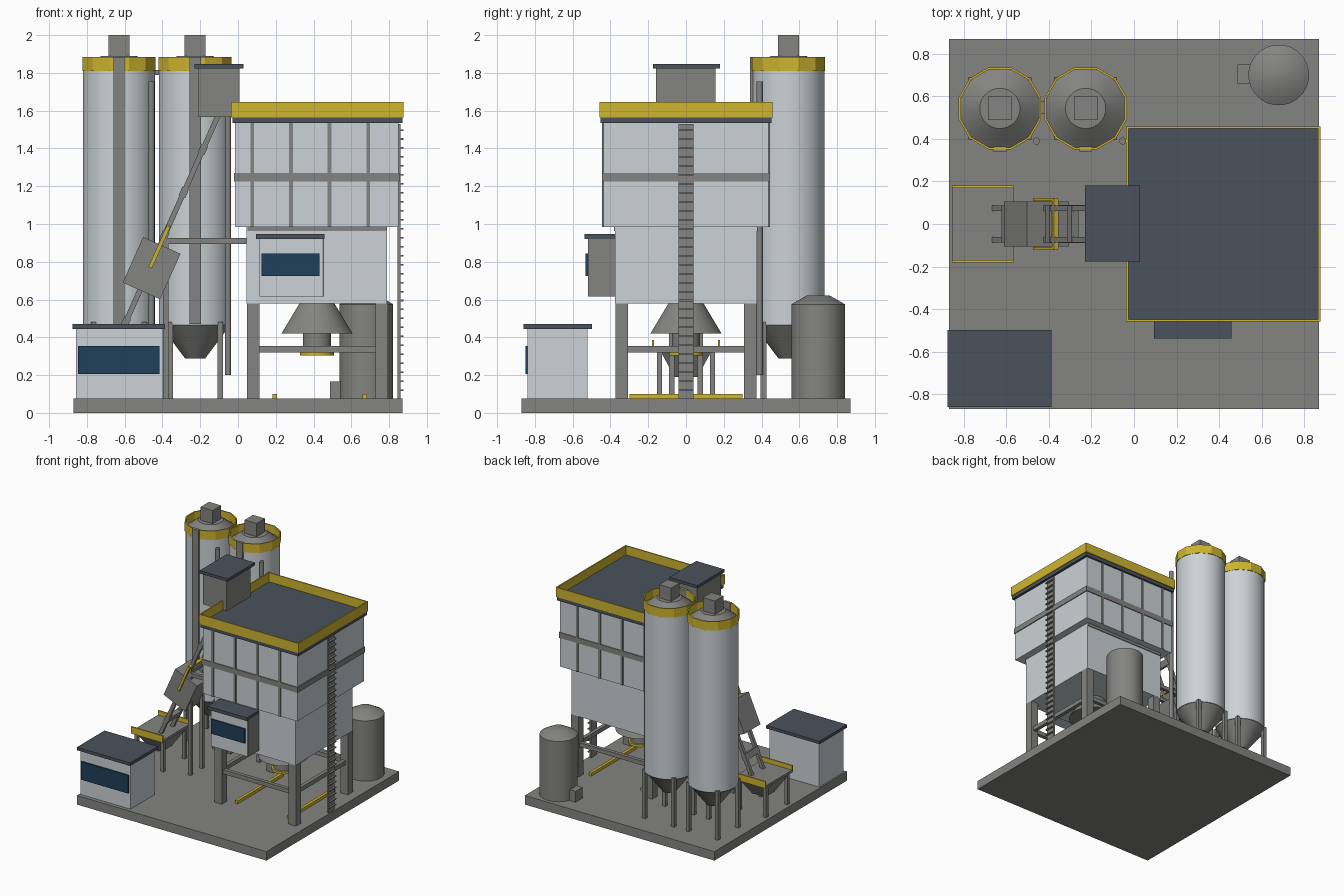
import bpy, bmesh, math
from mathutils import Matrix, Vector

if "Cube" in bpy.data.objects:
    bpy.data.objects.remove(bpy.data.objects["Cube"])


def material(name, rgb):
    m = bpy.data.materials.new(name)
    m.use_nodes = True
    m.diffuse_color = (*rgb, 1)
    m.node_tree.nodes["Principled BSDF"].inputs["Base Color"].default_value = (*rgb, 1)
    return m


GREY = material("concrete grey", (0.23, 0.23, 0.22))
PANEL = material("pale panel", (0.60, 0.645, 0.67))
YELLOW = material("safety yellow", (0.62, 0.46, 0.03))
SLATE = material("slate roof", (0.068, 0.085, 0.105))
GLASS = material("dark blue glass", (0.014, 0.05, 0.105))


def finish(name, bm, mat, smooth=False):
    me = bpy.data.meshes.new(name)
    bmesh.ops.recalc_face_normals(bm, faces=bm.faces)
    bm.to_mesh(me)
    bm.free()
    me.materials.append(mat)
    ob = bpy.data.objects.new(name, me)
    bpy.context.collection.objects.link(ob)
    if smooth:
        bpy.ops.object.select_all(action="DESELECT")
        ob.select_set(True)
        bpy.context.view_layer.objects.active = ob
        bpy.ops.object.shade_smooth_by_angle(angle=math.radians(35))
    return ob


def box(name, mat, x, y, z):
    """Box from (low, high) pairs on each axis."""
    bm = bmesh.new()
    mid = Vector([(a + b) / 2 for a, b in (x, y, z)])
    size = Vector([b - a for a, b in (x, y, z)])
    bmesh.ops.create_cube(bm, size=1, matrix=Matrix.Translation(mid) @ Matrix.Diagonal((*size, 1)))
    return finish(name, bm, mat)


def post(name, mat, x, y, z, half):
    return box(name, mat, (x - half, x + half), (y - half, y + half), z)


def lathe(name, mat, at, profile, sides=24, smooth=True, close=True):
    """Turned solid from (radius, height) points."""
    bm = bmesh.new()
    rings = []
    for r, z in profile:
        ring = []
        for i in range(sides):
            a = math.tau * (i + 0.5) / sides
            ring.append(bm.verts.new((at[0] + r * math.cos(a), at[1] + r * math.sin(a), z)))
        rings.append(ring)
    pairs = list(zip(rings, rings[1:]))
    if close:
        bm.faces.new(rings[0])
        bm.faces.new(rings[-1])
    else:
        pairs.append((rings[-1], rings[0]))
    for lo, hi in pairs:
        for i in range(sides):
            j = (i + 1) % sides
            bm.faces.new((lo[i], lo[j], hi[j], hi[i]))
    return finish(name, bm, mat, smooth)


def frustum(name, mat, top, bottom, z):
    """Four-sided funnel between two (x range, y range) rectangles."""
    bm = bmesh.new()
    loops = []
    for (xs, ys), h in ((bottom, z[0]), (top, z[1])):
        loops.append([bm.verts.new((xs[i], ys[j], h)) for i, j in ((0, 0), (1, 0), (1, 1), (0, 1))])
    for loop in loops:
        bm.faces.new(loop)
    for i in range(4):
        j = (i + 1) % 4
        bm.faces.new((loops[0][i], loops[0][j], loops[1][j], loops[1][i]))
    return finish(name, bm, mat)


SIDES = (-1, 1)
FLOOR = 0.075
box("ground_slab", GREY, (-0.87, 0.87), (-0.87, 0.87), (0, FLOOR))

# Mixing tower
TX = 0.418
box("tower_upper", PANEL, (-0.015, 0.85), (-0.437, 0.437), (0.985, 1.535))
box("tower_lower", PANEL, (0.045, 0.79), (-0.375, 0.375), (0.58, 0.985))
box("tower_band", GREY, (-0.022, 0.857), (-0.444, 0.444), (1.225, 1.27))
box("tower_roof", SLATE, (-0.03, 0.87), (-0.452, 0.452), (1.535, 1.57))
for s in SIDES:
    for x in (0.075, 0.28, 0.485, 0.69):
        box("tower_rib", GREY, (x - 0.01, x + 0.01), sorted((s * 0.43, s * 0.444)), (0.985, 1.535))
    box("tower_neck_strip", GREY, (0.05, 0.79), sorted((s * 0.37, s * 0.381)), (0.962, 0.985))
    box("parapet_long", YELLOW, (-0.037, 0.875), sorted((s * 0.448, s * 0.458)), (1.565, 1.645))
    box("parapet_short", YELLOW, sorted((0.419 + s * 0.446, 0.419 + s * 0.456)), (-0.45, 0.45), (1.565, 1.645))
    for x in (0.08, 0.76):
        post("tower_leg", GREY, x, s * 0.34, (FLOOR, 0.58), 0.033)
    box("tower_brace_long", GREY, (0.08, 0.76), (s * 0.34 - 0.015, s * 0.34 + 0.015), (0.32, 0.355))
    x = TX + s * 0.34
    box("tower_brace_cross", GREY, (x - 0.015, x + 0.015), (-0.34, 0.34), (0.32, 0.355))

# Discharge chute and truck guide rails
lathe("discharge_cone", GREY, (TX, 0), [(0.19, 0.42), (0.09, 0.585)])
lathe("discharge_pipe", GREY, (TX, 0), [(0.075, 0.32), (0.075, 0.43)])
lathe("discharge_ring", YELLOW, (TX, 0), [(0.09, 0.305), (0.09, 0.325)])
for x in (0.195, 0.67):
    box("guide_rail", YELLOW, (x - 0.012, x + 0.012), (-0.3, 0.3), (FLOOR, 0.1))

# Ladder
box("ladder_back", GREY, (0.845, 0.859), (-0.04, 0.04), (FLOOR, 1.53))
for i in range(30):
    z = 0.12 + i * 0.0475
    box("ladder_rung", GREY, (0.855, 0.875), (-0.04, 0.04), (z - 0.004, z + 0.004))

# Control cabin on the tower
box("cabin_body", PANEL, (0.115, 0.447), (-0.52, -0.37), (0.615, 0.922))
box("cabin_side", GREY, (0.447, 0.455), (-0.518, -0.37), (0.615, 0.922))
box("cabin_roof", SLATE, (0.095, 0.457), (-0.537, -0.37), (0.92, 0.947))
box("cabin_window", GLASS, (0.125, 0.432), (-0.532, -0.515), (0.725, 0.845))

# Hoist house
box("hoist_house", GREY, (-0.21, 0.008), (-0.16, 0.155), (1.567, 1.825))
box("hoist_house_roof", SLATE, (-0.23, 0.028), (-0.175, 0.18), (1.823, 1.847))

# Site office
box("office_body", PANEL, (-0.857, -0.4), (-0.838, -0.522), (FLOOR, 0.447))
box("office_roof", SLATE, (-0.877, -0.387), (-0.86, -0.498), (0.445, 0.47))
box("office_window", GLASS, (-0.847, -0.415), (-0.85, -0.834), (0.205, 0.355))

# Silos
SY = 0.543
for x in (-0.63, -0.227):
    lathe("silo_body", PANEL, (x, SY), [(0.192, 0.465), (0.192, 1.815)], 32)
    lathe("silo_top", GREY, (x, SY), [(0.19, 1.815), (0.095, 1.89)])
    lathe("silo_funnel", GREY, (x, SY), [(0.053, 0.287), (0.188, 0.466)])
    lathe("silo_rail", YELLOW, (x, SY), [(0.2, 1.81), (0.2, 1.885), (0.19, 1.885), (0.19, 1.81)], 12, False, False)
    post("silo_filter", GREY, x, SY, (1.88, 2.0), 0.055)
    box("silo_ladder", GREY, (x - 0.03, x + 0.03), (SY - 0.203, SY - 0.18), (0.47, 1.885))
    for sx in SIDES:
        for sy in SIDES:
            post("silo_leg", GREY, x + sx * 0.133, SY + sy * 0.133, (FLOOR, 0.48), 0.015)
for x in (-0.458, -0.053):
    lathe("fill_pipe", GREY, (x, 0.39), [(0.017, 0.2), (0.017, 1.755)], 12)
box("silo_bridge", GREY, (-0.46, -0.4), (0.52, 0.575), (1.79, 1.815))

# Water tank and pump
lathe("water_tank", GREY, (0.68, 0.7), [(0.143, FLOOR), (0.143, 0.575), (0.06, 0.622)])
box("tank_pump", GREY, (0.487, 0.545), (0.66, 0.75), (FLOOR, 0.165))

# Aggregate hopper
HX = (-0.855, -0.565)
box("hopper_deck", GREY, HX, (-0.175, 0.175), (0.33, 0.35))
frustum("hopper_funnel", GREY, (HX, (-0.14, 0.14)), ((-0.77, -0.65), (-0.06, 0.06)), (0.19, 0.335))
for s in SIDES:
    box("hopper_board", YELLOW, HX, (s * 0.175 - 0.006, s * 0.175 + 0.006), (0.33, 0.387))
    for x in (-0.83, -0.59):
        post("hopper_leg", GREY, x, s * 0.14, (FLOOR, 0.335), 0.014)

# Skip hoist: parts are built upright, then tilted onto the track
FOOT = Vector((-0.655, 0, 0.345))
TILT = Matrix.Translation(FOOT) @ Matrix.Rotation(math.radians(24.1), 4, "Y")


def tilted(name, mat, x, y, z):
    ob = box(name, mat, x, y, z)
    ob.data.transform(TILT)
    return ob


for s in SIDES:
    y = s * 0.075
    tilted("skip_track", GREY, (-0.014, 0.014), (y - 0.013, y + 0.013), (0, 1.36))
    tilted("skip_bail_arm", YELLOW, (-0.01, 0.01), (s * 0.115 - 0.008, s * 0.115 + 0.008), (0.465, 0.705))
    box("track_support_beam", GREY, (-0.385, 0.045), (y - 0.014, y + 0.014), (0.895, 0.925))
    post("track_support_post", GREY, -0.383, y, (FLOOR, 0.91), 0.014)
for h in (0.15, 0.4, 0.65, 0.9, 1.15):
    tilted("track_tie", GREY, (-0.019, 0.019), (-0.088, 0.088), (h - 0.025, h + 0.025))
tilted("skip_bail_bar", YELLOW, (-0.012, 0.012), (-0.115, 0.115), (0.685, 0.71))
tilted("skip_bucket", GREY, (-0.1, 0.117), (-0.105, 0.105), (0.333, 0.597))
